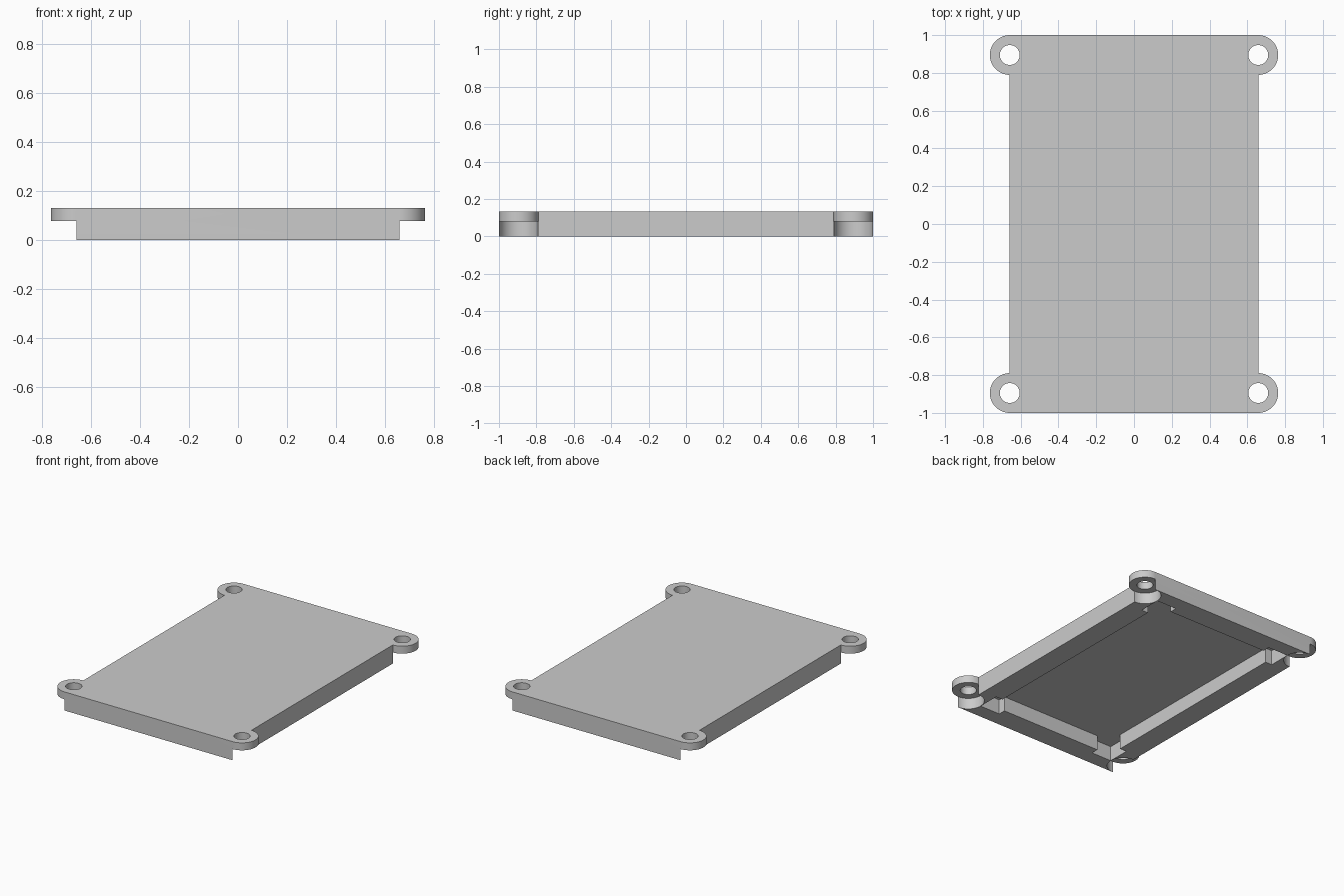
import bpy
import bmesh
from mathutils import Matrix, Vector

cube = bpy.data.objects.get("Cube")
if cube:
    bpy.data.objects.remove(cube, do_unlink=True)

U = 2 / 38                       # one design unit
HALF_X, HALF_Y, TOP = 12.5, 19, 2.5
EAR_Y, EAR_R, EAR_Z = 17, 2, 1.5
CEILING = 2
CORNERS = [(sx, sy) for sx in (-1, 1) for sy in (-1, 1)]

grey = bpy.data.materials.new("light_grey")
grey.use_nodes = True
colour = (0.6, 0.6, 0.6, 1)
grey.diffuse_color = colour
grey.node_tree.nodes["Principled BSDF"].inputs["Base Color"].default_value = colour


def add_box(bm, x0, x1, y0, y1, z0, z1):
    centre = Vector((x0 + x1, y0 + y1, z0 + z1)) * U / 2
    size = Vector((abs(x1 - x0), abs(y1 - y0), z1 - z0)) * U
    bmesh.ops.create_cube(bm, size=1, matrix=Matrix.LocRotScale(centre, None, size))


def add_corner_discs(bm, radius, z0, z1):
    for sx, sy in CORNERS:
        place = Matrix.Translation(Vector((sx * HALF_X, sy * EAR_Y, (z0 + z1) / 2)) * U)
        bmesh.ops.create_cone(bm, cap_ends=True, segments=64, radius1=radius * U,
                              radius2=radius * U, depth=(z1 - z0) * U, matrix=place)


def make_object(name, bm, helper=True):
    mesh = bpy.data.meshes.new(name)
    bm.to_mesh(mesh)
    bm.free()
    mesh.materials.append(grey)
    obj = bpy.data.objects.new(name, mesh)
    bpy.context.collection.objects.link(obj)
    obj.hide_render = helper
    return obj


def combine(target, tool, operation):
    mod = target.modifiers.new(tool.name, "BOOLEAN")
    mod.operation = operation
    mod.solver = "EXACT"
    mod.object = tool
    bpy.context.view_layer.objects.active = target
    bpy.ops.object.modifier_apply(modifier=mod.name)
    bpy.data.objects.remove(tool, do_unlink=True)


# Body block
bm = bmesh.new()
add_box(bm, -HALF_X, HALF_X, -HALF_Y, HALF_Y, 0, TOP)
cover = make_object("cover", bm, helper=False)

# Main cavity on the underside
bm = bmesh.new()
add_box(bm, -HALF_X + 3, HALF_X - 3, -HALF_Y + 3, HALF_Y - 3, -1, CEILING)
combine(cover, make_object("cavity_cutter", bm), "DIFFERENCE")

# Deeper notches in the cavity corners
bm = bmesh.new()
for sx, sy in CORNERS:
    add_box(bm, sx * (HALF_X - 5), sx * (HALF_X - 2),
            sy * (HALF_Y - 5), sy * (HALF_Y - 2), -1, CEILING)
combine(cover, make_object("notch_cutter", bm), "DIFFERENCE")

# Round pockets below the ears
bm = bmesh.new()
add_corner_discs(bm, EAR_R - 0.02, -1, EAR_Z)
combine(cover, make_object("pocket_cutter", bm), "DIFFERENCE")

# Screw ears and their holes
bm = bmesh.new()
add_corner_discs(bm, EAR_R, EAR_Z, TOP)
combine(cover, make_object("screw_ears", bm), "UNION")
bm = bmesh.new()
add_corner_discs(bm, 1, -1, TOP + 1)
combine(cover, make_object("hole_cutter", bm), "DIFFERENCE")

# Smooth round walls, sharp edges
bpy.ops.object.select_all(action="DESELECT")
cover.select_set(True)
bpy.context.view_layer.objects.active = cover
bpy.ops.object.shade_smooth_by_angle()
